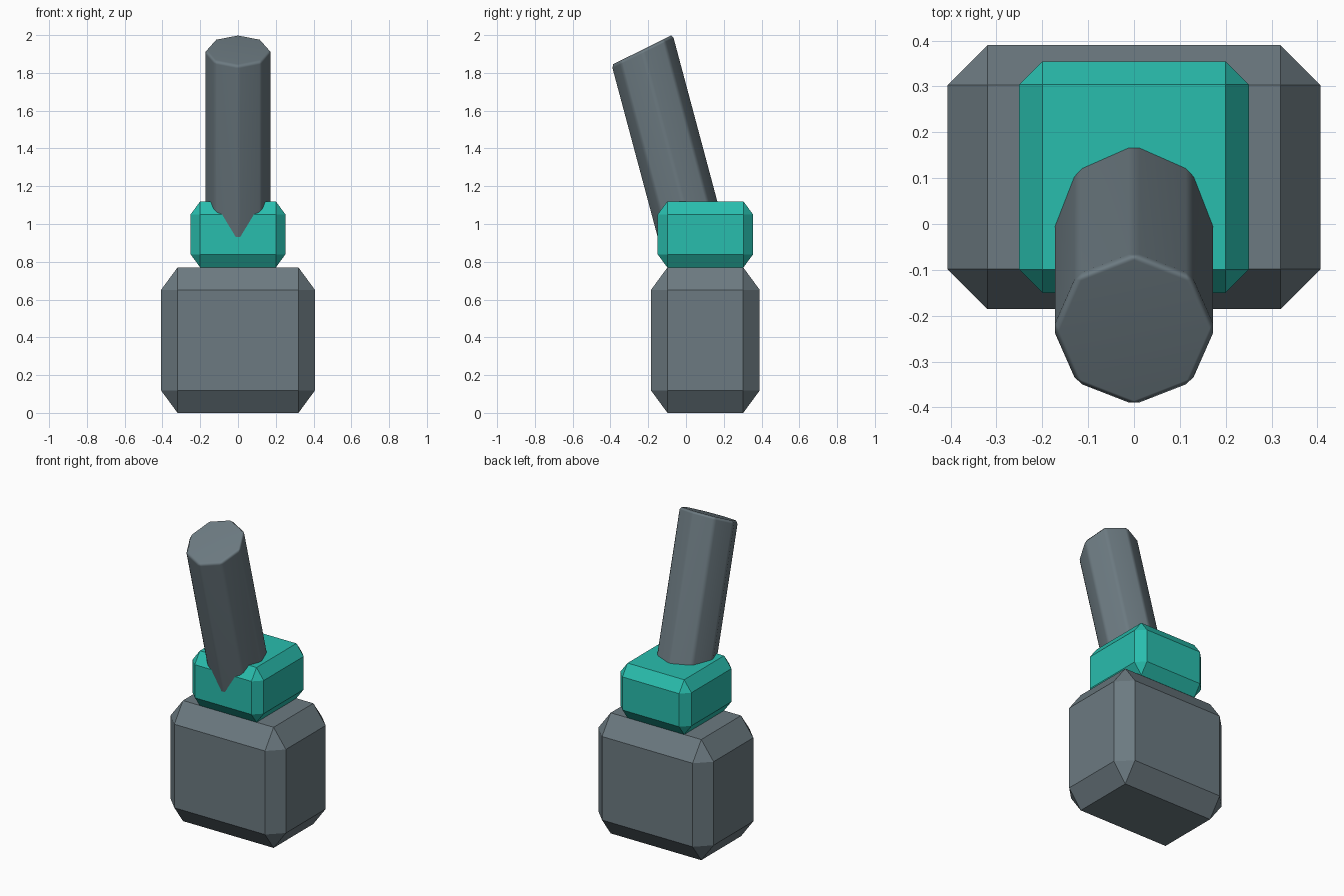
import bpy, bmesh, math
from mathutils import Matrix, Vector

if "Cube" in bpy.data.objects:
    bpy.data.objects.remove(bpy.data.objects["Cube"])

STRETCH = 1.36  # whole model is stretched along z


def make_material(name, colour):
    mat = bpy.data.materials.new(name)
    mat.diffuse_color = (*colour, 1)
    mat.use_nodes = True
    mat.node_tree.nodes["Principled BSDF"].inputs["Base Color"].default_value = mat.diffuse_color
    return mat


def make_object(name, bm, material, smooth=False):
    bmesh.ops.recalc_face_normals(bm, faces=bm.faces)
    mesh = bpy.data.meshes.new(name)
    bm.to_mesh(mesh)
    bm.free()
    for p in mesh.polygons:
        p.use_smooth = smooth
    mesh.materials.append(material)
    obj = bpy.data.objects.new(name, mesh)
    bpy.context.collection.objects.link(obj)
    return obj


def bevel_all(bm, width):
    bmesh.ops.bevel(bm, geom=bm.edges[:], offset=width, offset_type='OFFSET',
                    segments=1, profile=0.5, affect='EDGES')


def chamfered_box(name, lo, hi, chamfer, material):
    """Box with one-step chamfers, stretched along z afterwards."""
    lo, hi = Vector(lo), Vector(hi)
    size, centre = hi - lo, (hi + lo) / 2
    size.z /= STRETCH
    bm = bmesh.new()
    bmesh.ops.create_cube(bm, size=1)
    bmesh.ops.scale(bm, vec=size, verts=bm.verts)
    bevel_all(bm, chamfer)
    bmesh.ops.scale(bm, vec=(1, 1, STRETCH), verts=bm.verts)
    bmesh.ops.translate(bm, vec=centre, verts=bm.verts)
    return make_object(name, bm, material)


teal = make_material("teal", (0.022, 0.51, 0.42))
slate = make_material("slate", (0.15, 0.195, 0.22))

# Base block and coloured collar
chamfered_box("base", (-0.407, -0.185, 0), (0.407, 0.39, 0.77), 0.087, slate)
chamfered_box("collar", (-0.251, -0.15, 0.77), (0.251, 0.355, 1.12), 0.051, teal)

# Leaning octagonal stick with softened edges, a corner facing front
length = 0.80
bm = bmesh.new()
bmesh.ops.create_cone(bm, cap_ends=True, segments=8, radius1=0.177,
                      radius2=0.177, depth=length)
bevel_all(bm, 0.013)
bmesh.ops.transform(
    bm, verts=bm.verts,
    matrix=Matrix.Translation((0, -0.232, 1.922))
    @ Matrix.Diagonal((1, 1, STRETCH, 1))
    @ Matrix.Rotation(math.radians(20), 4, 'X')
    @ Matrix.Translation((0, 0, -length / 2)))
stick = make_object("stick", bm, slate, smooth=True)
stick.modifiers.new("flat_faces", 'WEIGHTED_NORMAL')
